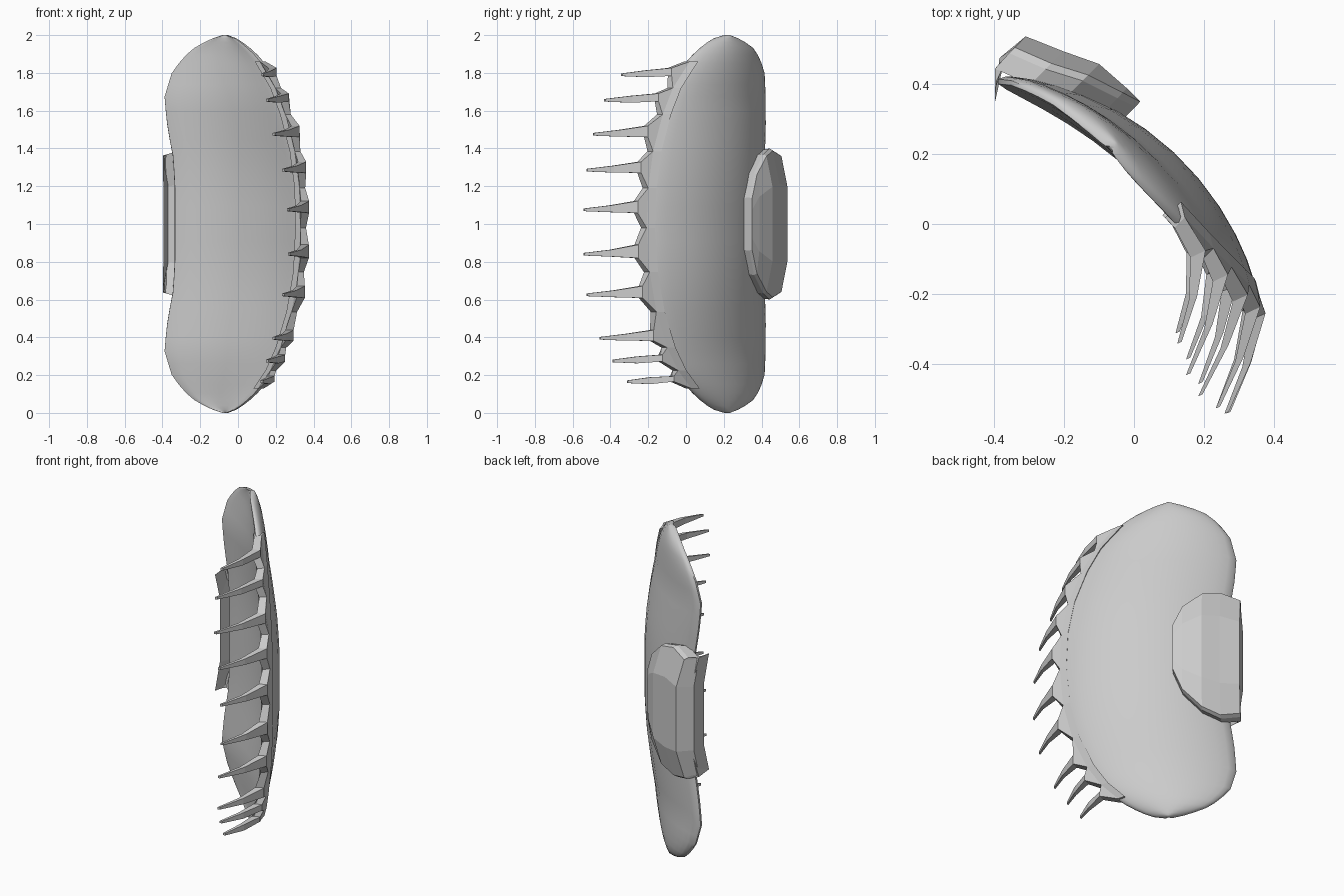
import bpy, bmesh, math
from mathutils import Vector

if "Cube" in bpy.data.objects:
    bpy.data.objects.remove(bpy.data.objects["Cube"])

N = Vector((0.70, 0.71, 0))          # outward (convex) direction of the shell
# edge stations: distance from mid height, left edge x,y, right edge x,y
EDGE = [(0, -.335, .41, .345, -.225), (.2, -.335, .41, .34, -.215), (.36, -.345, .41, .32, -.195),
        (.5, -.372, .415, .29, -.165), (.67, -.39, .415, .235, -.11), (.8, -.35, .41, .175, -.045),
        (.88, -.29, .385, .115, .02), (.94, -.22, .345, .05, .085), (.98, -.14, .28, -.005, .14),
        (1.0, -.08, .225, -.06, .205)]


def edges(z):
    t = min(abs(z - 1), 1)
    for a, b in zip(EDGE, EDGE[1:]):
        if t <= b[0]:
            k = (t - a[0]) / (b[0] - a[0])
            v = [p + (q - p) * k for p, q in zip(a, b)]
            return Vector((v[1], v[2], z)), Vector((v[3], v[4], z))


def make(name, bm):
    bmesh.ops.recalc_face_normals(bm, faces=bm.faces)
    me = bpy.data.meshes.new(name)
    bm.to_mesh(me)
    bm.free()
    ob = bpy.data.objects.new(name, me)
    bpy.context.collection.objects.link(ob)
    return ob


def loft(bm, rings):
    vs = [[bm.verts.new(p) for p in r] for r in rings]
    n = len(vs[0])
    for a, b in zip(vs, vs[1:]):
        for i in range(n):
            j = (i + 1) % n
            bm.faces.new((a[i], a[j], b[j], b[i]))
    bm.faces.new(vs[0])
    bm.faces.new(vs[-1])


# Curved kidney-shaped shell, lofted from bottom to top
bm = bmesh.new()
rings = []
SEG, ROWS = 28, 34
for r in range(ROWS + 1):
    z = 1 - math.cos(math.pi * r / ROWS)
    t = abs(z - 1)
    left, right = edges(z)
    bulge = .115 - .07 * t * t - .03 * t ** 8
    thick = .008 + .034 * math.sqrt(max(0, 1 - t ** 5))
    ring = []
    for i in range(SEG):
        th = 2 * math.pi * i / SEG
        u = .5 - .5 * math.cos(th)
        s = math.sin(th)
        off = bulge * 4 * u * (1 - u) + thick * math.copysign(abs(s) ** .65, s)
        ring.append(left.lerp(right, u) + N * off)
    rings.append(ring)
loft(bm, rings)
shell = make("curved_shell", bm)
bpy.context.view_layer.objects.active = shell
shell.select_set(True)
bpy.ops.object.shade_smooth_by_angle(angle=math.radians(50))

# Teeth: wide base along the rim, a knuckle, then a thin bent spike
VALLEY = [1.86, 1.72, 1.58, 1.385, 1.19, .98, .745, .535, .345, .225, .13]
TIPS = [(.13, -.34, 1.79), (.155, -.43, 1.655), (.19, -.49, 1.475), (.24, -.525, 1.285),
        (.265, -.54, 1.075), (.27, -.54, .84), (.24, -.525, .625), (.19, -.455, .395),
        (.155, -.385, .275), (.125, -.31, .165)]
side = Vector((.9, .42, 0))
for i, tip in enumerate(TIPS):
    tip = Vector(tip)
    hi, lo = edges(VALLEY[i])[1], edges(VALLEY[i + 1])[1]
    k = edges(tip.z + .015)[1] + Vector((.012, -.045, 0))
    w = (hi.z - lo.z) / 2

    def quad(c, h, d):
        up = Vector((0, 0, h))
        return [c + up + side * d, c + up - side * d, c - up - side * d, c - up + side * d]

    back = Vector((-.02, .035, 0))
    base = [hi + back + N * .035, hi + back - N * .03, lo + back - N * .03, lo + back + N * .035]
    rim = [hi + N * .022, hi - N * .02, lo - N * .02, lo + N * .022]
    bend = k.lerp(tip, .5) + Vector((.012, 0, -.002))
    bm = bmesh.new()
    loft(bm, [base, rim, quad(k, w * .3, .024), quad(bend, .018, .013), quad(tip, .007, .007)])
    make("tooth_%d" % (i + 1), bm)

# Faceted hinge pad on the convex side: outer grid, wider middle rim, inner layer
PAD = [(-.385, .475, .36), (-.31, .537, .37), (-.2, .497, .40), (-.1, .458, .37),
       (-.02, .388, .27), (.018, .35, .14)]
bm = bmesh.new()
layers = []
for depth, grow in ((0, .97), (.02, 1.0), (.085, .98)):
    grid = []
    for x, y, h in PAD:
        col = []
        for f in (-1, -.55, .55, 1):
            dz = f * h * grow
            drop = depth + .28 * max(0, abs(dz) - .2)
            n = Vector((.12, 1, 0)) if x < -.35 else N
            p = Vector((x, y, 1 + dz)) - n * drop
            p.x = max(p.x, -.398)
            col.append(bm.verts.new(p))
        grid.append(col)
    layers.append(grid)
nc = len(PAD)
for grid in (layers[0], layers[-1]):
    for i in range(nc - 1):
        for j in range(3):
            bm.faces.new((grid[i][j], grid[i + 1][j], grid[i + 1][j + 1], grid[i][j + 1]))
loop = [(i, 0) for i in range(nc)] + [(nc - 1, 1), (nc - 1, 2)] + \
       [(i, 3) for i in range(nc - 1, -1, -1)] + [(0, 2), (0, 1)]
for g, q in zip(layers, layers[1:]):
    for (a, b), (c, d) in zip(loop, loop[1:] + loop[:1]):
        bm.faces.new((g[a][b], g[c][d], q[c][d], q[a][b]))
make("hinge_pad", bm)
